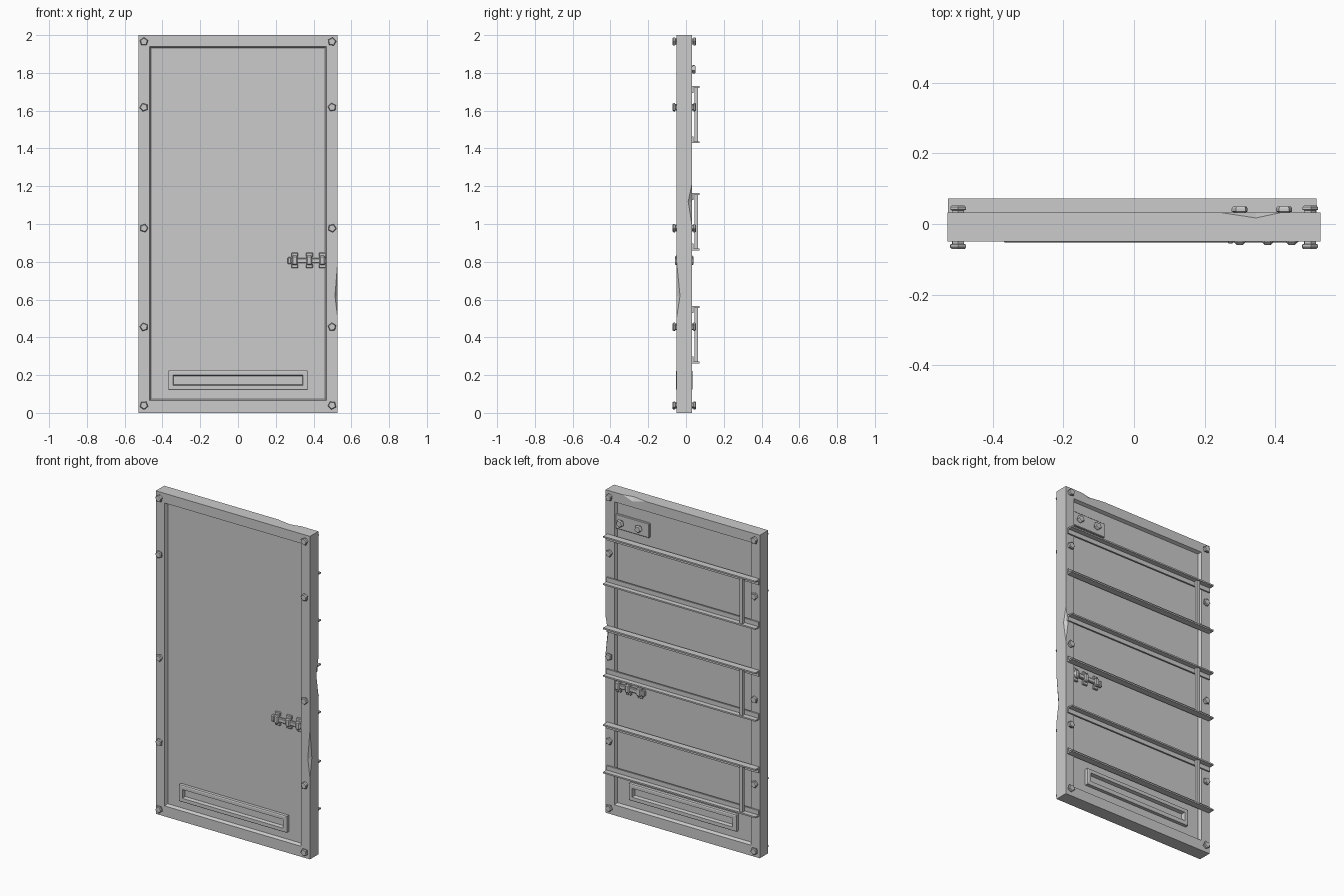
import bpy, bmesh, math
from mathutils import Vector

if "Cube" in bpy.data.objects:
    bpy.data.objects.remove(bpy.data.objects["Cube"])

YC = -0.009          # middle of the door thickness
W, IN = 0.528, 0.468  # outer and inner half widths of the frame


def finish(name, bm):
    bmesh.ops.recalc_face_normals(bm, faces=bm.faces)
    me = bpy.data.meshes.new(name)
    bm.to_mesh(me)
    bm.free()
    ob = bpy.data.objects.new(name, me)
    bpy.context.collection.objects.link(ob)
    return ob


def box(name, x, y, z, bevel=0):
    bm = bmesh.new()
    bmesh.ops.create_cube(bm, size=1)
    for v in bm.verts:
        v.co = [(a[0] + a[1]) / 2 + c * abs(a[1] - a[0]) for a, c in zip((x, y, z), v.co)]
    if bevel:
        bmesh.ops.bevel(bm, geom=bm.edges[:], offset=bevel, segments=1, affect='EDGES')
    return finish(name, bm)


def ring(name, loops, zc):
    """Closed rectangular ring from (half width, z bottom, z top, y) loops."""
    bm = bmesh.new()
    rings = [[bm.verts.new(p) for p in ((-w, y, a), (w, y, a), (w, y, b), (-w, y, b))]
             for w, a, b, y in loops]
    for i, r in enumerate(rings):
        n = rings[(i + 1) % len(rings)]
        for k in range(4):
            bm.faces.new((r[k], r[(k + 1) % 4], n[(k + 1) % 4], n[k]))
    return finish(name, bm)


def extrude_x(name, profile, x0, x1):
    bm = bmesh.new()
    f = bm.faces.new([bm.verts.new((x0, y, z)) for y, z in profile])
    r = bmesh.ops.extrude_face_region(bm, geom=[f])
    for v in r['geom']:
        if isinstance(v, bmesh.types.BMVert):
            v.co.x = x1
    return finish(name, bm)


def bolt(name, x, z, y, s, r=0.023, h=0.021):
    """Five-sided bolt head with a chamfered cap; s is the outward y direction."""
    bm = bmesh.new()
    rows = [(r * .75, -.004), (r * .75, h * .3), (r, h * .4), (r, h * .75), (r * .8, h)]
    prev = None
    for rad, d in rows:
        cur = [bm.verts.new((x + rad * math.sin(k * math.tau / 5 + x * 9 + z), y + s * d,
                             z + rad * math.cos(k * math.tau / 5 + x * 9 + z))) for k in range(5)]
        if prev:
            for k in range(5):
                bm.faces.new((prev[k], prev[(k + 1) % 5], cur[(k + 1) % 5], cur[k]))
        else:
            bm.faces.new(cur)
        prev = cur
    bm.faces.new(prev)
    return finish(name, bm)


def dent(target, tip_a, mid, tip_b, d1, d2):
    """Cut a tapering chipped facet into an edge with a stretched bipyramid."""
    bm = bmesh.new()
    a, b = bm.verts.new(tip_a), bm.verts.new(tip_b)
    m, d1, d2 = Vector(mid), Vector(d1), Vector(d2)
    q = [bm.verts.new(m + d) for d in (d1, d2, -d1, -d2)]
    for k in range(4):
        bm.faces.new((q[k], q[(k + 1) % 4], a))
        bm.faces.new((q[(k + 1) % 4], q[k], b))
    cut = finish("dent_cutter", bm)
    cut.hide_render = True
    cut.hide_viewport = True
    cut.display_type = 'WIRE'
    mod = target.modifiers.new("dent", 'BOOLEAN')
    mod.object = cut
    mod.operation = 'DIFFERENCE'
    mod.solver = 'EXACT'


# Frame with a sloped inner lip, and the recessed door panel
F, B = YC - 0.041, YC + 0.041
frame = ring("door_frame", [(W, 0, 2, F), (W, 0, 2, B), (IN, .065, 1.94, B),
                            (IN - .008, .073, 1.932, YC + .021),
                            (IN - .008, .073, 1.932, YC - .021), (IN, .065, 1.94, F)], 1)
box("door_panel", (-.475, .475), (YC - .021, YC + .021), (.06, 1.945))

# Chipped edges
e = .0007
dent(frame, (W + e, F - e, .49), (W + e, F - e, .62), (W + e, F - e, .82), (.016, 0, 0), (0, .02, 0))
dent(frame, (W + e, B + e, .98), (W + e, B + e, 1.12), (W + e, B + e, 1.22), (.018, 0, 0), (0, .022, 0))
dent(frame, (.24, B + e, 2 + e), (.345, B + e, 2 + e), (.42, B + e, 2 + e), (0, 0, .025), (0, .016, 0))

# Parts repeated on the front and back
for side, s in (("front", -1), ("back", 1)):
    def Y(a, b):
        return tuple(sorted((YC + s * a, YC + s * b)))

    for x in (-.498, .498):
        for z in (1.965, 1.618, .978, .455, .04):
            bolt(side + "_frame_bolt", x, z, YC + s * .041, s)

    # Slot surround
    ring(side + "_slot_surround", [(.369, .122, .224, YC + s * .018), (.369, .122, .224, YC + s * .041),
                                   (.364, .127, .219, YC + s * .044), (.344, .146, .2, YC + s * .044),
                                   (.34, .15, .196, YC + s * .018)], .17)

    # Sliding latch
    box(side + "_latch_rod", (.275, .467), Y(.026, .044), (.793, .82), .004)
    box(side + "_latch_knob", (.263, .283), Y(.022, .046), (.787, .825), .005)
    for x in (.3, .378, .447):
        box(side + "_latch_loop", (x - .015, x + .015), Y(.022, .05), (.782, .832), .006)
        for z in (.777, .837):
            box(side + "_latch_foot", (x - .018, x + .018), Y(.02, .034), (z - .011, z + .011), .003)

# Brackets on the back: angle rails in pairs, joined by an upright
for lo, hi in ((.262, .565), (.86, 1.163), (1.428, 1.73)):
    for z, d in ((hi, -1), (lo, 1)):
        extrude_x("back_rail", [(B - .001, z), (.072, z), (.072, z + d * .009), (B + .009, z + d * .009),
                                (B + .009, z + d * .036), (B - .001, z + d * .036)], -.526, .517)
    box("back_rail_upright", (-.432, -.41), (B + .012, .064), (lo + .008, hi - .008))

# Bolted plate in the upper corner of the back
box("back_plate", (.235, .465), (YC + .02, B - .006), (1.775, 1.865), .003)
for x in (.3, .425):
    bolt("back_plate_bolt", x, 1.82, B - .006, 1, .024, .024)
